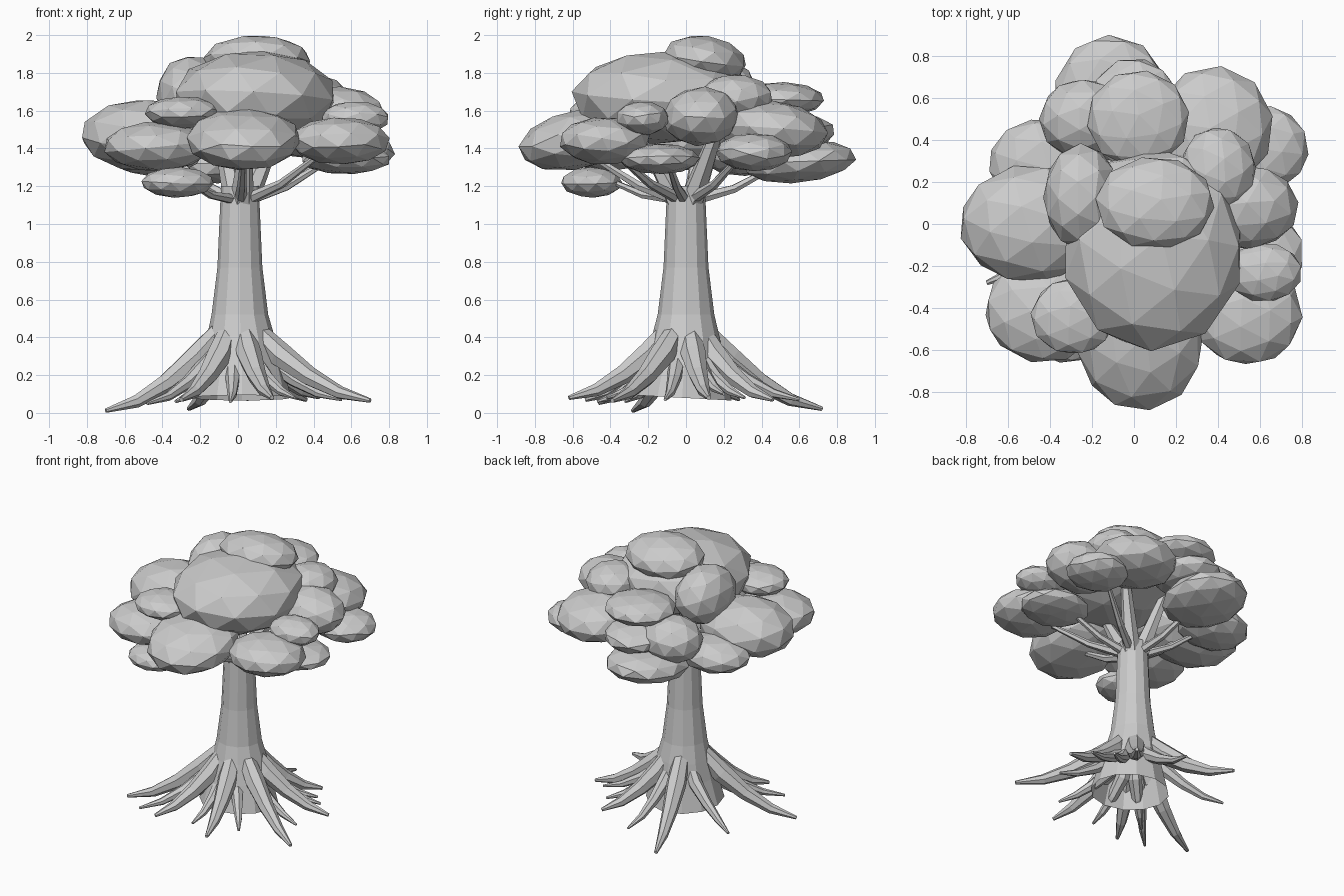
import bpy, bmesh, random
from math import cos, sin, tau
from mathutils import Vector, Matrix

if "Cube" in bpy.data.objects:
    bpy.data.objects.remove(bpy.data.objects["Cube"])

random.seed(4)


def finish(bm, name):
    bmesh.ops.recalc_face_normals(bm, faces=bm.faces)
    me = bpy.data.meshes.new(name)
    bm.to_mesh(me)
    bm.free()
    ob = bpy.data.objects.new(name, me)
    bpy.context.collection.objects.link(ob)
    return ob


def tube(name, pts, radii, sides, caps=(True, True)):
    """Low-poly tapered tube through the given points."""
    bm = bmesh.new()
    pts = [Vector(p) for p in pts]
    rings = []
    for i, (p, r) in enumerate(zip(pts, radii)):
        t = (pts[min(i + 1, len(pts) - 1)] - pts[max(i - 1, 0)]).normalized()
        a = Vector((1, 0, 0)) if t.z > .9 else t.cross(Vector((0, 0, 1))).normalized()
        b = t.cross(a).normalized()
        rings.append([bm.verts.new(p + (a * cos(k * tau / sides) + b * sin(k * tau / sides)) * r)
                      for k in range(sides)])
    for lo, hi in zip(rings, rings[1:]):
        for k in range(sides):
            bm.faces.new((lo[k], lo[(k + 1) % sides], hi[(k + 1) % sides], hi[k]))
    if caps[0]:
        bm.faces.new(rings[0])
    if caps[1]:
        bm.faces.new(rings[-1])
    return finish(bm, name)


# trunk: flared, open underneath
tube("trunk",
     [(.02, -.02, .08), (.02, -.01, .26), (.015, 0, .4), (.01, 0, .52), (.01, 0, .77), (.01, 0, 1.2)],
     [.262, .215, .18, .15, .119, .1], 12, (False, True))

# roots: groups of tips (x, y, z); the first is the main root, the rest fork off it
groups = [
    [(.70, -.39, .065), (.55, -.11, .07)],
    [(.65, .12, .08), (.53, .2, .1), (.43, .31, .08)],
    [(.36, .46, .07), (.05, .60, .07)],
    [(-.26, .72, .022), (-.54, .28, .07)],
    [(-.70, -.28, .012), (-.48, -.46, .05)],
    [(-.30, -.53, .07), (-.33, -.32, .06), (-.04, -.47, .06)],
    [(.18, -.62, .08), (.3, -.42, .08)],
]
for g, tips in enumerate(groups):
    main = Vector(tips[0][:2]).normalized().to_3d()
    for i, (x, y, z) in enumerate(tips):
        tip, w = Vector((x, y, 0)), (1.0 if i == 0 else .7)
        reach, top = tip.length, .42 - .06 * (i > 0)
        d = tip / reach
        base = main.lerp(d, .6).normalized()
        pts = [base * .08 + Vector((0, 0, top + .04))]
        for f, h, k in ((.32, .68, .5), (.54, .36, .15), (.77, .12, 0)):
            pts.append(d.lerp(base, k) * reach * f + Vector((0, 0, z + (top - z) * h)))
        pts.append(tip + Vector((0, 0, z)))
        tube(f"root_{g}_{i}", pts, [r * w for r in (.05, .068, .052, .035, .012)], 7)

# thick limbs rising into the crown, thin branches spreading almost flat
branches = [
    (.25, .2, 1.6, .055), (-.12, .2, 1.6, .055), (.05, -.25, 1.5, .055), (-.4, .05, 1.4, .03),
    (.5, -.1, 1.35, .028), (.48, .3, 1.37, .028), (-.1, .5, 1.32, .028), (-.4, .28, 1.36, .025),
    (-.3, -.45, 1.25, .025), (.03, -.5, 1.36, .03), (.45, -.38, 1.38, .028),
]
for i, (x, y, z, r) in enumerate(branches):
    start = Vector((x, y, 0)).normalized() * .05 + Vector((.01, 0, 1.13))
    end = Vector((x, y, z))
    mid = start.lerp(end, .45)
    mid.z -= .03 if z < 1.5 else 0
    tube(f"branch_{i}", [start, mid, end], [r * 1.15, r * .85, r * .5], 6)

# foliage clumps: centre, half sizes, tilt about x
clumps = [
    ((.10, .10, 1.87), (.28, .22, .125), -.15), ((.09, -.12, 1.67), (.43, .48, .245), 0),
    ((.03, -.56, 1.45), (.30, .33, .155), .2), ((-.49, 0, 1.47), (.34, .28, .19), 0),
    ((-.43, -.41, 1.41), (.28, .25, .13), 0), ((-.29, -.44, 1.59), (.20, .18, .085), 0),
    ((-.32, -.50, 1.22), (.19, .16, .08), 0), ((.54, -.43, 1.44), (.26, .24, .125), 0),
    ((.62, -.23, 1.56), (.18, .14, .09), 0), ((.57, -.14, 1.345), (.24, .21, .08), 0),
    ((.53, .08, 1.57), (.25, .20, .155), .1), ((.40, .26, 1.67), (.18, .20, .12), 0),
    ((.38, .46, 1.50), (.28, .29, .15), -.1), ((.62, .36, 1.38), (.21, .20, .10), 0),
    ((-.11, .60, 1.33), (.27, .30, .11), .1), ((.02, .50, 1.66), (.24, .23, .09), 0),
    ((0, .55, 1.49), (.22, .24, .10), 0), ((-.24, .50, 1.50), (.21, .19, .16), 0),
    ((-.44, .29, 1.37), (.25, .21, .115), 0), ((-.25, .13, 1.69), (.18, .25, .20), 0),
]
for i, (c, s, tilt) in enumerate(clumps):
    bm = bmesh.new()
    m = (Matrix.Translation(c) @ Matrix.Rotation(tilt, 4, 'X')
         @ Matrix.Diagonal((s[0] * 1.02, s[1] * 1.02, s[2] * 1.02, 1))
         @ Matrix.Rotation(random.uniform(0, tau), 4, 'Z') @ Matrix.Rotation(random.uniform(0, 1), 4, 'X'))
    bmesh.ops.create_icosphere(bm, subdivisions=2, radius=1, matrix=m)
    finish(bm, f"foliage_{i}")
